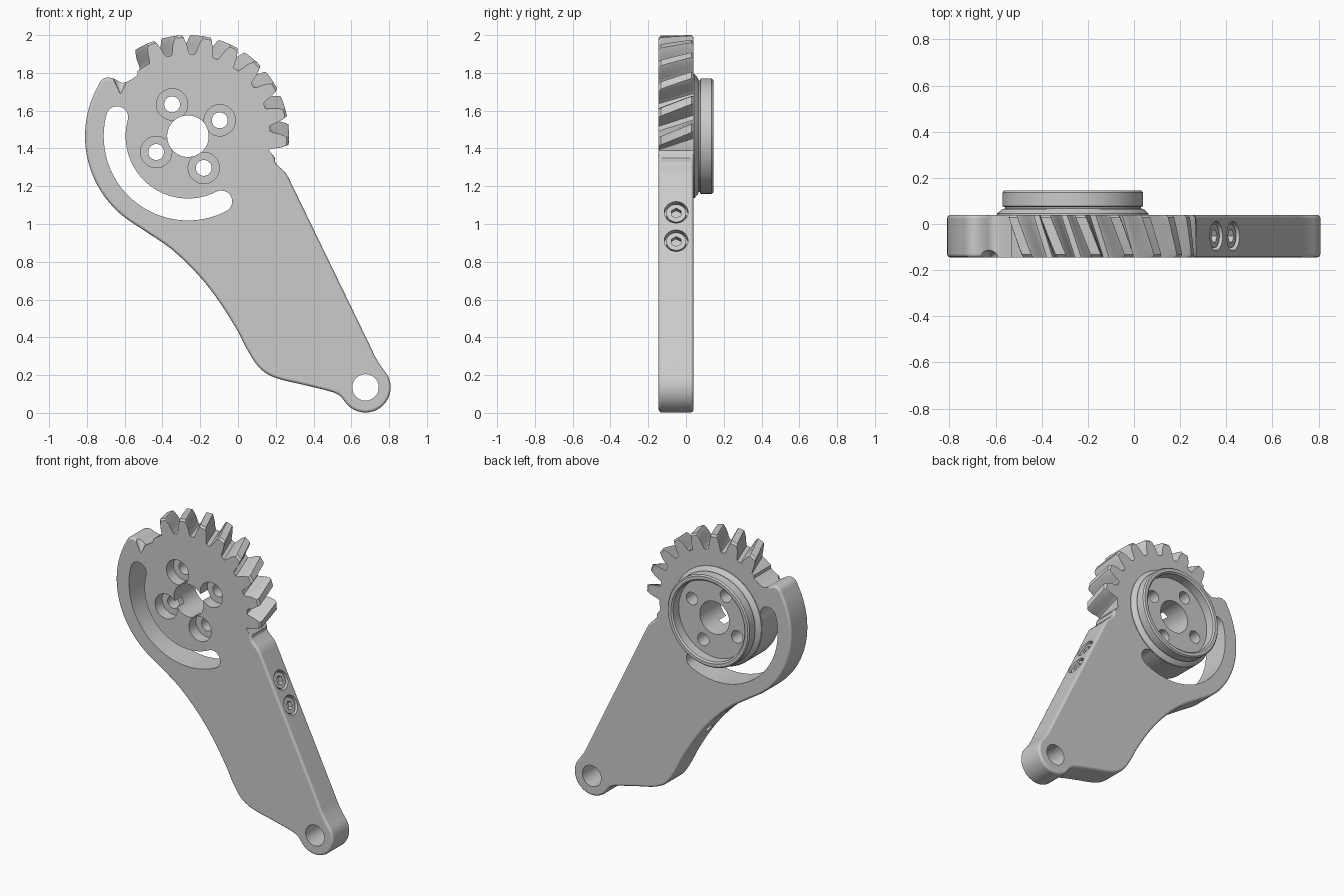
import bpy, bmesh
from math import sin, cos, radians, pi
from mathutils import Vector, Matrix

if "Cube" in bpy.data.objects:
    bpy.data.objects.remove(bpy.data.objects["Cube"])

CX, CZ = -0.265, 1.465          # pivot axis of the gear and hub
Y0, Y1 = -0.145, 0.04           # front and back of the plate


def arc(r, a0, a1, n, cx=CX, cz=CZ):
    return [(cx + r * cos(radians(a0 + (a1 - a0) * i / n)),
             cz + r * sin(radians(a0 + (a1 - a0) * i / n))) for i in range(n + 1)]


def spline(prev, pts, nxt, steps=5):
    # smooth points between the end of one run and the start of the next
    p = [Vector(q) for q in [prev[-2], prev[-1]] + pts + [nxt[0], nxt[1]]]
    out = []
    for i in range(1, len(p) - 2):
        a, b, c, d = p[i - 1:i + 3]
        size = (c - b).length
        m0, m1 = (c - a).normalized() * size, (d - b).normalized() * size
        for k in range(steps):
            t = k / steps
            h = t * t * (3 - 2 * t)
            out.append(tuple(b * (1 - h) + c * h + m0 * t * (1 - t) ** 2 - m1 * t * t * (1 - t)))
    return out[1:]


def inset(pts, d):
    # shrink an outline, leaving the gear root untouched
    out = []
    for i, q in enumerate(pts):
        q = Vector(q)
        e = (q - Vector(pts[i - 1])).normalized() + (Vector(pts[(i + 1) % len(pts)]) - q).normalized()
        e.normalize()
        k = d if (q - Vector((CX, CZ))).length > 0.47 else 0
        out.append((q.x - e.y * k, q.y + e.x * k))
    return out


def to_object(name, bm):
    bmesh.ops.recalc_face_normals(bm, faces=bm.faces)
    me = bpy.data.meshes.new(name)
    bm.to_mesh(me)
    bm.free()
    ob = bpy.data.objects.new(name, me)
    bpy.context.collection.objects.link(ob)
    return ob


def loft(bm, rings):
    rows = [[bm.verts.new(p) for p in ring] for ring in rings]
    n = len(rows[0])
    for a, b in zip(rows, rows[1:]):
        for i in range(n):
            bm.faces.new((a[i], a[(i + 1) % n], b[(i + 1) % n], b[i]))
    bm.faces.new(rows[0])
    bm.faces.new(rows[-1])


def prism(name, layers):
    # layers: list of (outline, y)
    bm = bmesh.new()
    loft(bm, [[(x, y, z) for x, z in pts] for pts, y in layers])
    return to_object(name, bm)


def cylinder(name, r0, p0, p1, n=40, r1=None):
    p0, p1 = Vector(p0), Vector(p1)
    m = Matrix.Translation((p0 + p1) / 2) @ (p1 - p0).to_track_quat('Z', 'Y').to_matrix().to_4x4()
    bm = bmesh.new()
    bmesh.ops.create_cone(bm, cap_ends=True, segments=n, radius1=r0,
                          radius2=r0 if r1 is None else r1, depth=(p1 - p0).length, matrix=m)
    return to_object(name, bm)


def boolean(ob, tool, op='DIFFERENCE'):
    tool.hide_render = True
    mod = ob.modifiers.new("cut", 'BOOLEAN')
    mod.operation, mod.object, mod.solver = op, tool, 'EXACT'
    bpy.context.view_layer.objects.active = ob
    bpy.ops.object.modifier_apply(modifier=mod.name)
    bpy.data.objects.remove(tool)


def smooth(ob):
    bpy.ops.object.select_all(action='DESELECT')
    ob.select_set(True)
    bpy.context.view_layer.objects.active = ob
    bpy.ops.object.shade_smooth_by_angle(angle=radians(32))
    wn = ob.modifiers.new("weighted", 'WEIGHTED_NORMAL')
    wn.keep_sharp = True


# lever plate outline, counter-clockwise from the lower end of the gear root
rim = arc(0.545, 151, 238, 40)
eye = arc(0.133, 212, 390, 36, 0.675, 0.135)
notch = [(-0.533, 1.787), (-0.56, 1.768)]
edge = [(0.70, 0.353), (0.27, 1.24)]
outline = arc(0.435, -10, 128, 70) + notch
outline += spline(notch, [(-0.61, 1.747), (-0.655, 1.768), (-0.69, 1.776), (-0.722, 1.762)], rim, 4)
outline += rim
outline += spline(rim, [(-0.48, 0.955), (-0.35, 0.865), (-0.21, 0.73), (-0.10, 0.59),
                        (0.0, 0.43), (0.06, 0.315), (0.12, 0.232), (0.2, 0.185),
                        (0.35, 0.148), (0.50, 0.11), (0.54, 0.09)], eye)
outline += eye
outline += spline(eye, [(0.755, 0.25), (0.725, 0.3)], edge, 4) + edge
outline += [(0.258, 1.263), (0.24, 1.283), (0.21, 1.31), (0.197, 1.328), (0.196, 1.35), (0.18, 1.37)]

# rounded front and back rims
R = 0.016
front = [(R * (1 - sin(radians(a))), R * (1 - cos(radians(a)))) for a in (0, 30, 60, 90)]
plate = prism("lever_plate", [(inset(outline, d), Y0 + h) for d, h in front]
              + [(inset(outline, d), Y1 - h) for d, h in reversed(front)])

# hub turned around the pivot, with recessed back
profile = [(0.328, 0.0), (0.328, 0.045), (0.307, 0.064), (0.295, 0.067), (0.295, 0.074),
           (0.305, 0.077), (0.305, 0.136), (0.297, 0.145), (0.276, 0.145), (0.266, 0.136),
           (0.266, 0.075)]
boolean(plate, prism("hub", [(arc(r, 0, 355.5, 79), y) for r, y in profile]), 'UNION')

# curved slot, eye hole, centre bore
ends = [arc(0.388, a, a, 1)[0] for a in (165, 297)]
slot = arc(0.446, 165, 297, 50) + arc(0.058, 297, 477, 16, *ends[1])[1:-1]
slot += arc(0.33, 297, 165, 50) + arc(0.058, -15, 165, 16, *ends[0])[1:-1]
boolean(plate, prism("slot_cutter", [(slot, -0.3), (slot, 0.3)]))
boolean(plate, cylinder("eye_cutter", 0.07, (0.675, -0.3, 0.135), (0.675, 0.3, 0.135)))
boolean(plate, cylinder("bore_cutter", 0.11, (CX, -0.3, CZ), (CX, 0.3, CZ), 56))

# four counterbored bolt holes
for k in range(4):
    x, z = arc(0.188, 26.5 + 90 * k, 360, 1)[0]
    boolean(plate, cylinder("counterbore_cutter", 0.083, (x, -0.3, z), (x, -0.07, z)))
    boolean(plate, cylinder("bolt_cutter", 0.042, (x, -0.3, z), (x, 0.3, z), 32))

# pointed index mark at the top left of the front
boolean(plate, cylinder("mark_cutter", 0.002, (-0.622, Y0, 1.69), (-0.622, Y0, 1.79), 24, 0.05))

# clamp screws sunk into the slanted edge
out = Vector((0.9, 0, 0.436)).normalized()
for k, z in enumerate((1.062, 0.912)):
    p = Vector((0.27 + (1.24 - z) * 0.4848, -0.052, z))
    boolean(plate, cylinder("screw_seat_cutter", 0.063, p - out * 0.04, p + out * 0.1))
    boolean(plate, cylinder("screw_hole_cutter", 0.03, p - out * 0.9, p, 24))
    screw = cylinder(f"clamp_screw_{k + 1}", 0.052, p - out * 0.06, p - out * 0.01)
    boolean(screw, cylinder("hex_cutter", 0.029, p - out * 0.04, p + out * 0.1, 6))
    smooth(screw)
smooth(plate)

# helical gear teeth: half profile as (radius, half width)
tooth = [(0.428, 0.054), (0.442, 0.045), (0.46, 0.041), (0.49, 0.036), (0.522, 0.029), (0.535, 0.022)]
tooth = [(r, -w) for r, w in tooth] + [(r, w) for r, w in reversed(tooth)]
layers = [Y0, Y0 + 0.012] + [Y0 + 0.185 * t for t in (0.25, 0.5, 0.75)] + [Y1 - 0.012, Y1]
bm = bmesh.new()
for k in range(8):
    rings = []
    for y in layers:
        a = radians(111.5 - 360 / 22 * k + 8 * (y - Y0) / (Y1 - Y0))
        trim = 0.012 if y in (Y0, Y1) else 0
        ring = []
        for r, w in tooth:
            q = r - (trim if r > 0.5 else 0)
            ring.append((CX + q * cos(a + w / r), y, CZ + q * sin(a + w / r)))
        rings.append(ring)
    loft(bm, rings)
smooth(to_object("gear_teeth", bm))
